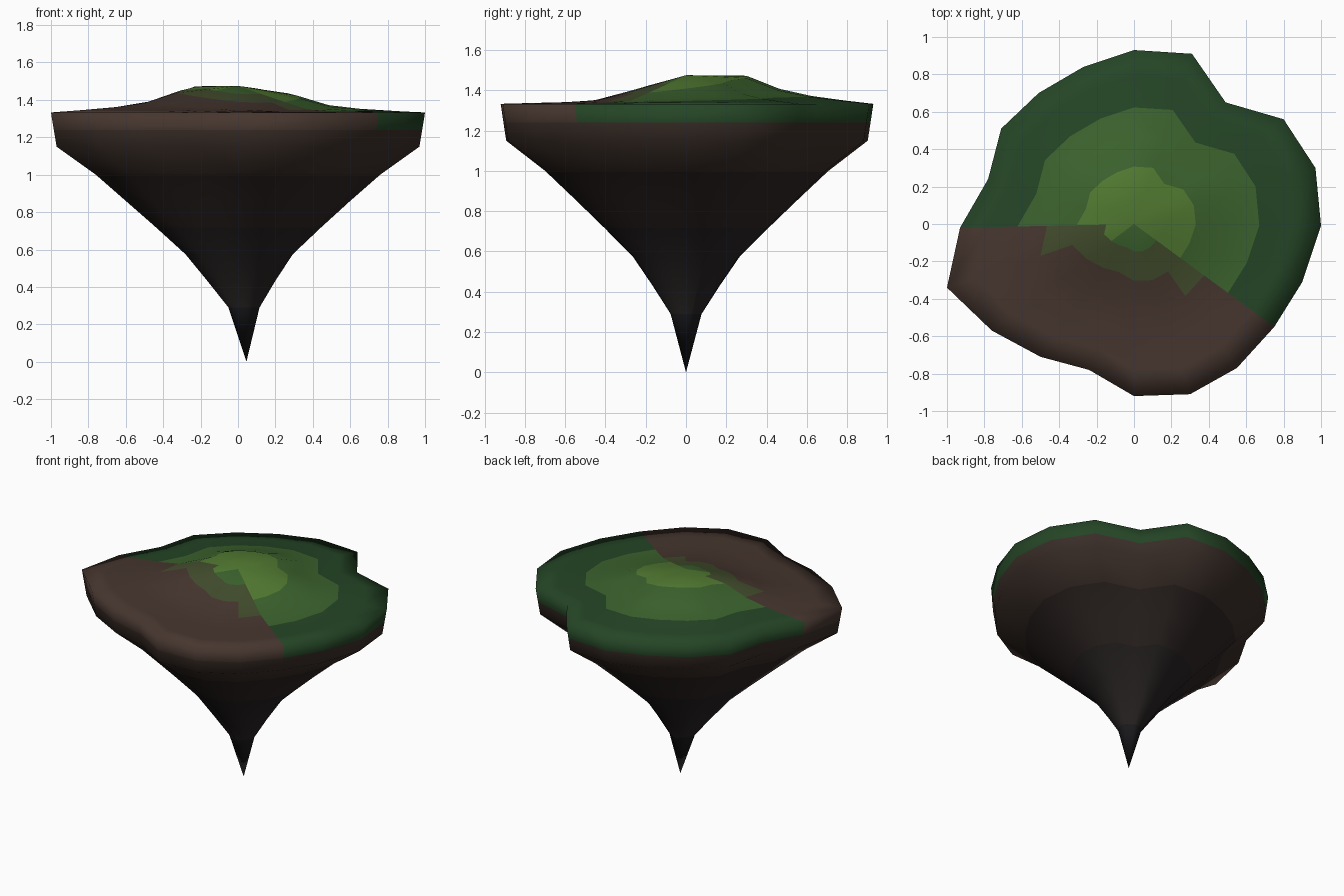
import bpy, bmesh, math

if "Cube" in bpy.data.objects:
    bpy.data.objects.remove(bpy.data.objects["Cube"])

# Island outline seen from above, one point every 18 degrees
OUTLINE = [(1, -.01), (.97, .30), (.80, .56), (.49, .65), (.31, .91),
           (0, .93), (-.27, .84), (-.51, .70), (-.71, .51), (-.78, .24),
           (-.93, -.02), (-1, -.34), (-.76, -.57), (-.50, -.71), (-.24, -.78),
           (0, -.92), (.30, -.91), (.55, -.77), (.75, -.55), (.90, -.31)]
N = len(OUTLINE)

# Palette, linear colours
PALETTE = {
    "moss_bright": (.085, .20, .032), "moss_mid": (.045, .125, .027),
    "moss_dark": (.018, .060, .019), "moss_earth": (.055, .075, .026),
    "earth": (.062, .037, .028), "earth_dark": (.042, .027, .021),
    "rock": (.026, .018, .016), "rock_dark": (.019, .015, .015),
    "rock_tip": (.011, .010, .012),
}

# Rings from the crown outwards: scale, mean height, tilt towards the back
TOP = [(.16, 1.453, .022), (.33, 1.43, .045), (.50, 1.378, .033),
       (.67, 1.356, .018), (.85, 1.343, .007), (1, 1.333, 0)]
# Rings down the rock: scale, height, sideways drift
ROCK = [(.985, 1.24, 0), (.97, 1.15, 0), (.76, 1.0, 0), (.60, .86, 0),
        (.44, .717, .003), (.287, .575, .006), (.18, .43, .018), (.083, .29, .032)]

bm = bmesh.new()
rings = []
for s, z, tilt in TOP:
    rings.append([bm.verts.new((x * s, y * s, z + tilt * math.cos(math.atan2(y, x) - math.radians(118))))
                  for x, y in OUTLINE])
for s, z, dx in ROCK:
    rings.append([bm.verts.new((x * s + dx, y * s, z)) for x, y in OUTLINE])
peak = bm.verts.new((0, 0, 1.475))
tip = bm.verts.new((.045, 0, 0))
names = list(PALETTE)


def colour_of(band, i):
    """Colour for a face: band counts outwards from the peak, i is the sector."""
    back = i <= 9 or i >= 18
    if band == 0:
        return "moss_bright" if i <= 11 or i >= 18 else "moss_mid"
    if band <= 5:
        if back:
            return ["moss_bright", "moss_mid", "moss_mid", "moss_dark", "moss_dark"][band - 1]
        if band == 1 or (band == 2 and i in (10, 17)):
            return "moss_earth"
        return "earth"
    if band == 6:
        return "moss_dark" if back else "earth"
    return ["earth_dark", "earth_dark", "rock", "rock", "rock_dark", "rock_dark", "rock_dark", "rock_tip"][band - 7]


def face(verts, band, i):
    f = bm.faces.new(verts)
    f.material_index = names.index(colour_of(band, i))
    f.smooth = True


# Crown fan, ring bands and tip fan
for i in range(N):
    j = (i + 1) % N
    face((peak, rings[0][i], rings[0][j]), 0, i)
    for b in range(len(rings) - 1):
        a, c = rings[b], rings[b + 1]
        face((a[i], c[i], c[j], a[j]), b + 1, i)
    face((rings[-1][i], tip, rings[-1][j]), len(rings), i)
bmesh.ops.recalc_face_normals(bm, faces=bm.faces)

mesh = bpy.data.meshes.new("floating_island")
bm.to_mesh(mesh)
bm.free()
for name, rgb in PALETTE.items():
    mat = bpy.data.materials.new(name)
    mat.diffuse_color = (*rgb, 1)
    mat.use_nodes = True
    mat.node_tree.nodes["Principled BSDF"].inputs["Base Color"].default_value = mat.diffuse_color
    mesh.materials.append(mat)
island = bpy.data.objects.new("floating_island", mesh)
bpy.context.collection.objects.link(island)
